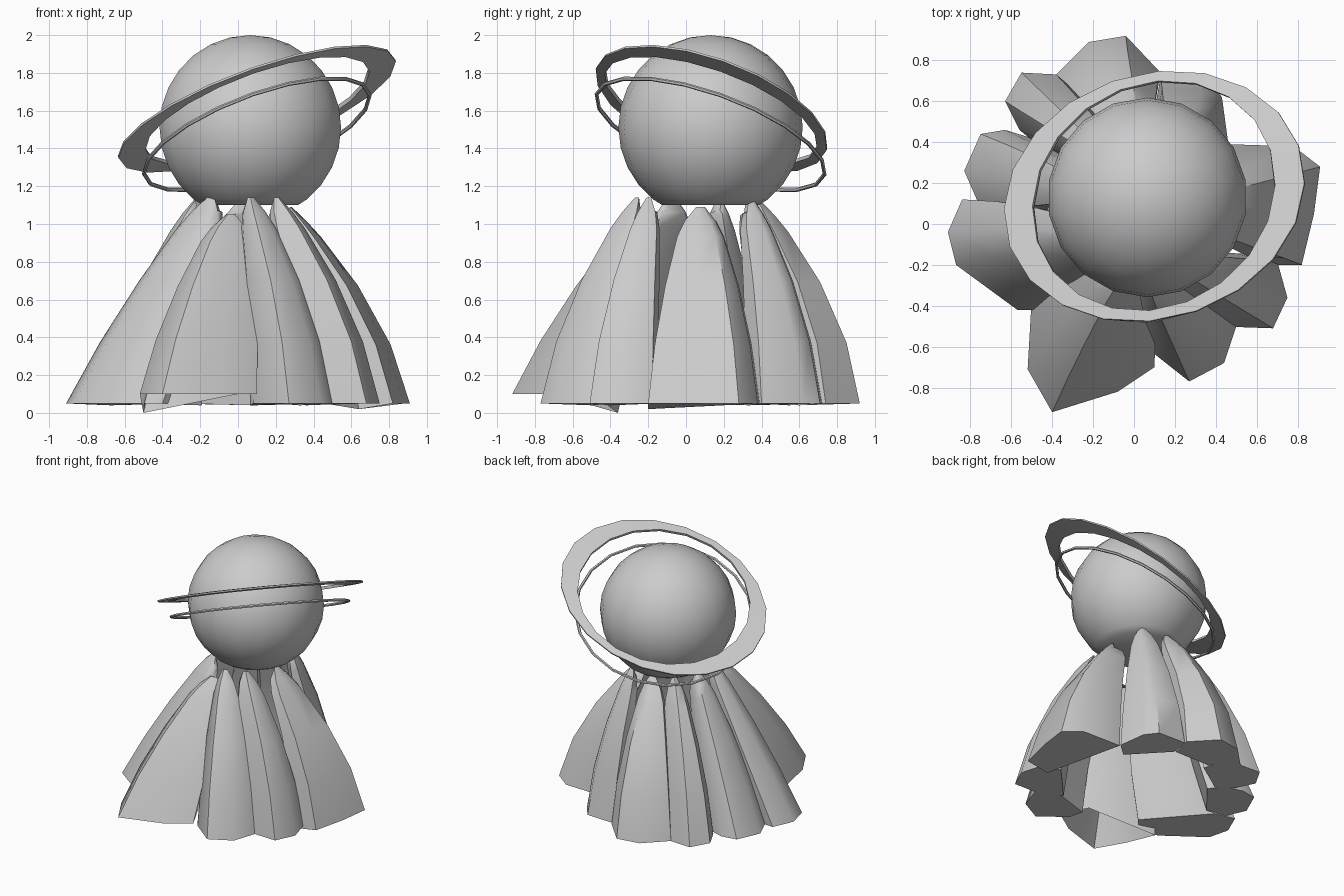
import bpy, bmesh
from math import radians, sin, cos, pi
from mathutils import Vector, Matrix

old = bpy.data.objects.get("Cube")
if old:
    bpy.data.objects.remove(old)

grey = bpy.data.materials.new("plain grey")
grey.use_nodes = True
GREY = (0.6, 0.6, 0.6, 1)
grey.diffuse_color = GREY
grey.node_tree.nodes["Principled BSDF"].inputs["Base Color"].default_value = GREY


def finish(name, bm, angle):
    """Turn a bmesh into a named, smooth-shaded object."""
    mesh = bpy.data.meshes.new(name)
    bm.to_mesh(mesh)
    bm.free()
    mesh.materials.append(grey)
    ob = bpy.data.objects.new(name, mesh)
    bpy.context.collection.objects.link(ob)
    bpy.ops.object.select_all(action='DESELECT')
    ob.select_set(True)
    bpy.context.view_layer.objects.active = ob
    bpy.ops.object.shade_smooth_by_angle(angle=radians(angle))


def skin(rows, closed):
    """Bridge rows of points, either round in a ring or capped at both ends."""
    bm = bmesh.new()
    loops = [[bm.verts.new(p) for p in row] for row in rows]
    pairs = list(zip(loops, loops[1:]))
    if closed:
        pairs.append((loops[-1], loops[0]))
    for a, b in pairs:
        n = len(a)
        for i in range(n):
            j = (i + 1) % n
            bm.faces.new((a[i], a[j], b[j], b[i]))
    if not closed:
        bm.faces.new(loops[-1])
        bm.faces.new(loops[0])
    bmesh.ops.recalc_face_normals(bm, faces=bm.faces)
    bm.faces.ensure_lookup_table()
    return bm


# Head: ball with a flat underside
bm = bmesh.new()
bmesh.ops.create_uvsphere(bm, u_segments=18, v_segments=14, radius=0.488,
                          matrix=Matrix.Translation((0.065, 0.13, 1.512)))
bmesh.ops.bisect_plane(bm, geom=bm.verts[:] + bm.edges[:] + bm.faces[:],
                       plane_co=(0, 0, 1.1), plane_no=(0, 0, 1), clear_inner=True)
bmesh.ops.holes_fill(bm, edges=[e for e in bm.edges if e.is_boundary])
bmesh.ops.recalc_face_normals(bm, faces=bm.faces)
finish("head", bm, 40)

# Shared tilt of both rings
normal = Vector((-0.336, 0.323, 0.885)).normalized()
side = Vector((0.93, 0.085, 0.34))
side = (side - normal * side.dot(normal)).normalized()
depth = normal.cross(side)


def ring(name, centre, section, segments=20):
    """Sweep (x radius, y radius, height) section points around the tilted axis."""
    rows = []
    for k in range(segments):
        a = 2 * pi * k / segments
        rows.append([Vector(centre) + side * rx * cos(a) + depth * ry * sin(a) + normal * h
                     for rx, ry, h in section])
    finish(name, skin(rows, True), 40)


t = 0.011
ring("wide_ring", (0.1, 0.135, 1.61),
     [(0.63, 0.595, -t), (0.78, 0.648, -t / 2), (0.78, 0.648, t / 2), (0.63, 0.595, t)])
ring("thin_ring", (0.1, 0.13, 1.475),
     [(0.635 + t * cos(i * pi / 3), 0.64 + t * cos(i * pi / 3), t * sin(i * pi / 3))
      for i in range(6)])

# Skirt: one thick fold per panel; levels pair the rise with the section width
LEVELS = [(0, 1), (0.3, 0.87), (0.6, 0.66), (0.85, 0.42), (0.93, 0.28), (1, 0.08)]


def panel(name, tip, hem, bulge, inner=None, low=0.05, drop=0.01, open_hem=False):
    """Loft the hem outline up to a peaked tip, bowing outward by bulge."""
    outer = [Vector(p) for p in hem]
    inner = [Vector(p) for p in inner] if inner else [outer[-1] * 0.8, outer[0] * 0.8]
    centre = sum(outer, Vector((0, 0))) / len(outer)
    top = Vector(tip[:2])
    count = len(outer)
    rows = []
    for rise, width in LEVELS:
        spread = 1 - rise + bulge * 4 * rise * (1 - rise)
        middle = top.lerp(centre, spread)
        z = low + (tip[2] - low) * rise
        row = [Vector((*(middle + (p - centre) * width), z)) for p in outer + inner]
        if rise == 0:
            row[-1].z -= drop
        if rise == 1:
            for p in row[count:]:
                p.z -= 0.06
        rows.append(row)
    bm = skin(rows, False)
    if open_hem:
        bmesh.ops.delete(bm, geom=[bm.faces[-1]], context='FACES_ONLY')
    finish(name, bm, 48)


panel("front_panel", (-0.04, -0.25, 1.05),
      [(-0.52, -0.71), (-0.4, -0.92), (-0.08, -0.82), (0.1, -0.7)], 0.06,
      [(0, -0.5), (-0.5, -0.36)], low=0.1, drop=0.1, open_hem=True)
panel("front_left_panel", (0.07, -0.26, 1.14),
      [(0.08, -0.62), (0.27, -0.77), (0.44, -0.68), (0.5, -0.5)], 0.15)
panel("left_front_panel", (0.21, -0.2, 1.14),
      [(0.4, -0.5), (0.68, -0.51), (0.75, -0.36), (0.7, -0.18)], 0.15)
panel("left_panel", (0.28, 0.08, 1.09),
      [(0.82, -0.2), (0.88, 0.05), (0.91, 0.28), (0.78, 0.38)], 0.16,
      [(0.46, 0.39), (0.64, -0.2)], drop=0.03)
panel("left_back_panel", (0.22, 0.35, 1.13),
      [(0.46, 0.4), (0.43, 0.62), (0.36, 0.71), (0.13, 0.72)], 0.16)
panel("back_panel", (0.02, 0.39, 1.12),
      [(0.13, 0.74), (-0.04, 0.92), (-0.22, 0.89), (-0.38, 0.73)], 0.2)
panel("back_right_panel", (-0.13, 0.33, 1.12),
      [(-0.24, 0.68), (-0.36, 0.73), (-0.55, 0.74), (-0.63, 0.6), (-0.56, 0.46)], 0.13)
panel("right_back_panel", (-0.22, 0.18, 1.13),
      [(-0.5, 0.42), (-0.63, 0.46), (-0.75, 0.44), (-0.83, 0.26), (-0.76, 0.1)], 0.03)
panel("right_panel", (-0.15, -0.08, 1.14),
      [(-0.84, 0.12), (-0.91, -0.04), (-0.87, -0.2), (-0.57, -0.42), (-0.4, -0.42)], 0.03)
